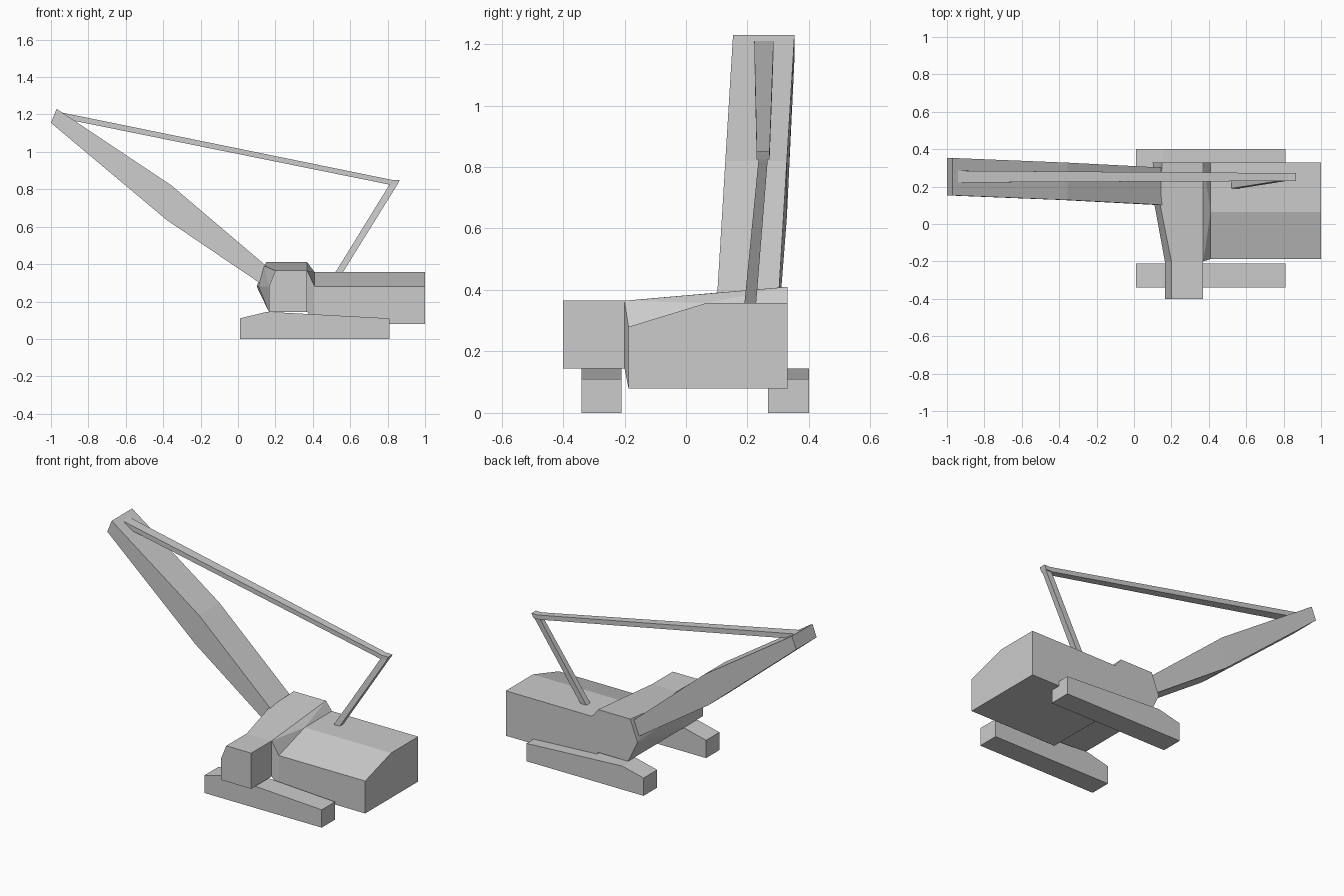
import bpy, bmesh, math

if "Cube" in bpy.data.objects:
    bpy.data.objects.remove(bpy.data.objects["Cube"])


def solid(name, sections):
    """Convex flat-faced solid spanning a few cross-sections."""
    bm = bmesh.new()
    for s in sections:
        for p in s:
            bm.verts.new(p)
    out = bmesh.ops.convex_hull(bm, input=bm.verts[:])
    junk = {g for g in out["geom_interior"] + out["geom_unused"]
            if isinstance(g, bmesh.types.BMVert)}
    bmesh.ops.delete(bm, geom=list(junk), context='VERTS')
    bmesh.ops.dissolve_limit(bm, angle_limit=math.radians(1),
                             verts=bm.verts[:], edges=bm.edges[:])
    bmesh.ops.recalc_face_normals(bm, faces=bm.faces[:])
    me = bpy.data.meshes.new(name)
    bm.to_mesh(me)
    bm.free()
    ob = bpy.data.objects.new(name, me)
    bpy.context.collection.objects.link(ob)
    return ob


def loft(name, stations):
    """Tube with flat sides through rectangles: (upper xz, lower xz, y0, y1)."""
    bm = bmesh.new()
    rings = []
    for (ux, uz), (lx, lz), y0, y1 in stations:
        rings.append([bm.verts.new(p) for p in
                      ((ux, y0, uz), (ux, y1, uz), (lx, y1, lz), (lx, y0, lz))])
    for a, b in zip(rings, rings[1:]):
        for i in range(4):
            j = (i + 1) % 4
            bm.faces.new((a[i], a[j], b[j], b[i]))
    bm.faces.new(rings[0])
    bm.faces.new(rings[-1])
    bmesh.ops.recalc_face_normals(bm, faces=bm.faces[:])
    me = bpy.data.meshes.new(name)
    bm.to_mesh(me)
    bm.free()
    ob = bpy.data.objects.new(name, me)
    bpy.context.collection.objects.link(ob)
    return ob


def at_y(y, profile):
    return [(x, y, z) for x, z in profile]


def at_x(x, profile):
    return [(x, y, z) for y, z in profile]


# Crawler tracks
track = [(0.01, 0), (0.81, 0), (0.81, 0.11), (0.155, 0.145), (0.01, 0.11)]
for name, y0, y1 in (("right_track", -0.34, -0.21), ("left_track", 0.267, 0.4)):
    solid(name, [at_y(y0, track), at_y(y1, track)])

# Operator cab with sloping windscreen
cab = [(0.165, 0.145), (0.165, 0.28), (0.2, 0.365), (0.37, 0.365), (0.37, 0.145)]
solid("cab", [at_y(-0.4, cab), at_y(-0.2, cab)])

# Front housing, flaring from the cab towards the boom foot
solid("front_housing", [
    at_y(-0.2, cab),
    at_y(0.1, [(0.11, 0.282), (0.14, 0.391)]),
    at_y(0.33, [(0.165, 0.145), (0.1, 0.28), (0.15, 0.41), (0.37, 0.41), (0.37, 0.145)])])

# Rear engine house and the bevelled neck joining it to the housing
engine = [(-0.187, 0.08), (-0.187, 0.28), (0.065, 0.357), (0.33, 0.357), (0.33, 0.08)]
solid("engine_house", [at_x(0.41, engine), at_x(1.0, engine)])
solid("neck", [at_x(0.37, [(-0.2, 0.145), (-0.2, 0.365), (0.33, 0.41), (0.33, 0.145)]),
               at_x(0.41, engine)])

# Boom, thickest in the middle
loft("boom", [((-0.97, 1.23), (-1.0, 1.155), 0.153, 0.353),
              ((-0.355, 0.82), (-0.38, 0.635), 0.128, 0.328),
              ((0.15, 0.391), (0.115, 0.3), 0.102, 0.302)])

# Stay from boom tip to mast, and the mast itself
loft("boom_stay", [((-0.94, 1.21), (-0.92, 1.175), 0.222, 0.285),
                   ((0.825, 0.85), (0.81, 0.825), 0.23, 0.272)])
loft("mast_head", [((0.825, 0.85), (0.81, 0.825), 0.23, 0.272),
                   ((0.865, 0.85), (0.852, 0.825), 0.23, 0.272)])
loft("mast", [((0.81, 0.825), (0.852, 0.825), 0.236, 0.266),
              ((0.52, 0.355), (0.56, 0.355), 0.19, 0.228)])
